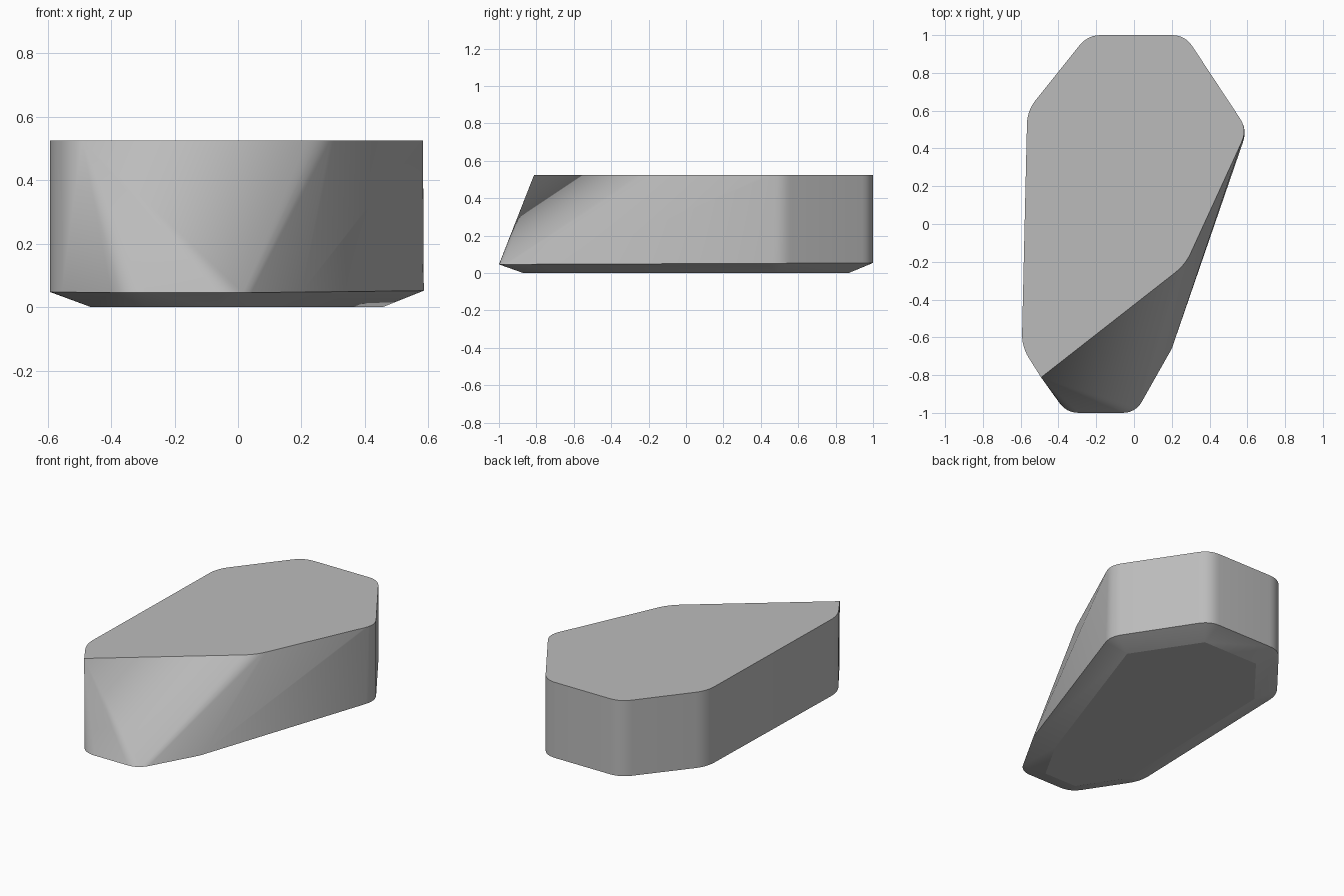
import bpy, bmesh, math
from mathutils import Vector
from mathutils.geometry import intersect_line_line_2d as _unused_check, intersect_point_line

if "Cube" in bpy.data.objects:
    bpy.data.objects.remove(bpy.data.objects["Cube"], do_unlink=True)

HEIGHT = 0.525
CHAMFER = 0.13


def rounded(corners, cut=0.07, steps=6):
    """Replace each corner (x, y, is_round) with a short curve."""
    result = []
    for i, (x, y, is_round) in enumerate(corners):
        p = Vector((x, y))
        if not is_round:
            result.append(p)
            continue
        a = Vector(corners[i - 1][:2])
        b = Vector(corners[(i + 1) % len(corners)][:2])
        a = p + (a - p).normalized() * cut
        b = p + (b - p).normalized() * cut
        for k in range(steps + 1):
            t = k / steps
            result.append(a * (1 - t) ** 2 + p * 2 * t * (1 - t) + b * t * t)
    return result


def inset(corners, distance):
    """Move every edge of a counter-clockwise outline inwards."""
    pts = [Vector(c[:2]) for c in corners]
    result = []
    for i, p in enumerate(pts):
        d1 = (p - pts[i - 1]).normalized()
        d2 = (pts[(i + 1) % len(pts)] - p).normalized()
        n1, n2 = Vector((-d1.y, d1.x)), Vector((-d2.y, d2.x))
        result.append(p + (n1 + n2) * distance / (1 + n1.dot(n2)))
    return result


# Outlines, counter-clockwise: the back is shared, the front slopes
back = [(0.60, 0.50, True), (0.27, 1, True), (-0.245, 1, True),
        (-0.565, 0.60, True), (-0.594, -0.65, True)]
lower = back + [(-0.36, -1, True), (0.008, -1, True), (0.20, -0.66, False)]
upper = back + [(-0.492, -0.812, False), (0.272, -0.215, True)]

# Stone body: hull of the chamfered foot, the widest ring and the top
bm = bmesh.new()
for p in inset(lower, CHAMFER):
    bm.verts.new((p.x, p.y, 0))
for p in rounded(lower):
    bm.verts.new((p.x, p.y, 0.05 + 0.004 * p.y))
for p in rounded(upper):
    bm.verts.new((p.x, p.y, HEIGHT))
hull = bmesh.ops.convex_hull(bm, input=bm.verts)
spare = {v for v in hull["geom_interior"] + hull["geom_unused"]
         if isinstance(v, bmesh.types.BMVert) and not v.link_faces}
bmesh.ops.delete(bm, geom=list(spare), context='VERTS')
bmesh.ops.dissolve_limit(bm, angle_limit=math.radians(0.5),
                         verts=bm.verts, edges=bm.edges)
bmesh.ops.recalc_face_normals(bm, faces=bm.faces)
mesh = bpy.data.meshes.new("stone")
bm.to_mesh(mesh)
bm.free()
stone = bpy.data.objects.new("stone", mesh)
bpy.context.collection.objects.link(stone)

# Stone colour
grey = bpy.data.materials.new("stone grey")
grey.use_nodes = True
colour = (0.5, 0.5, 0.5, 1)
grey.diffuse_color = colour
grey.node_tree.nodes["Principled BSDF"].inputs["Base Color"].default_value = colour
mesh.materials.append(grey)

# Soft rounded corners, crisp rims
bpy.ops.object.select_all(action='DESELECT')
stone.select_set(True)
bpy.context.view_layer.objects.active = stone
bpy.ops.object.shade_smooth_by_angle(angle=math.radians(18))
